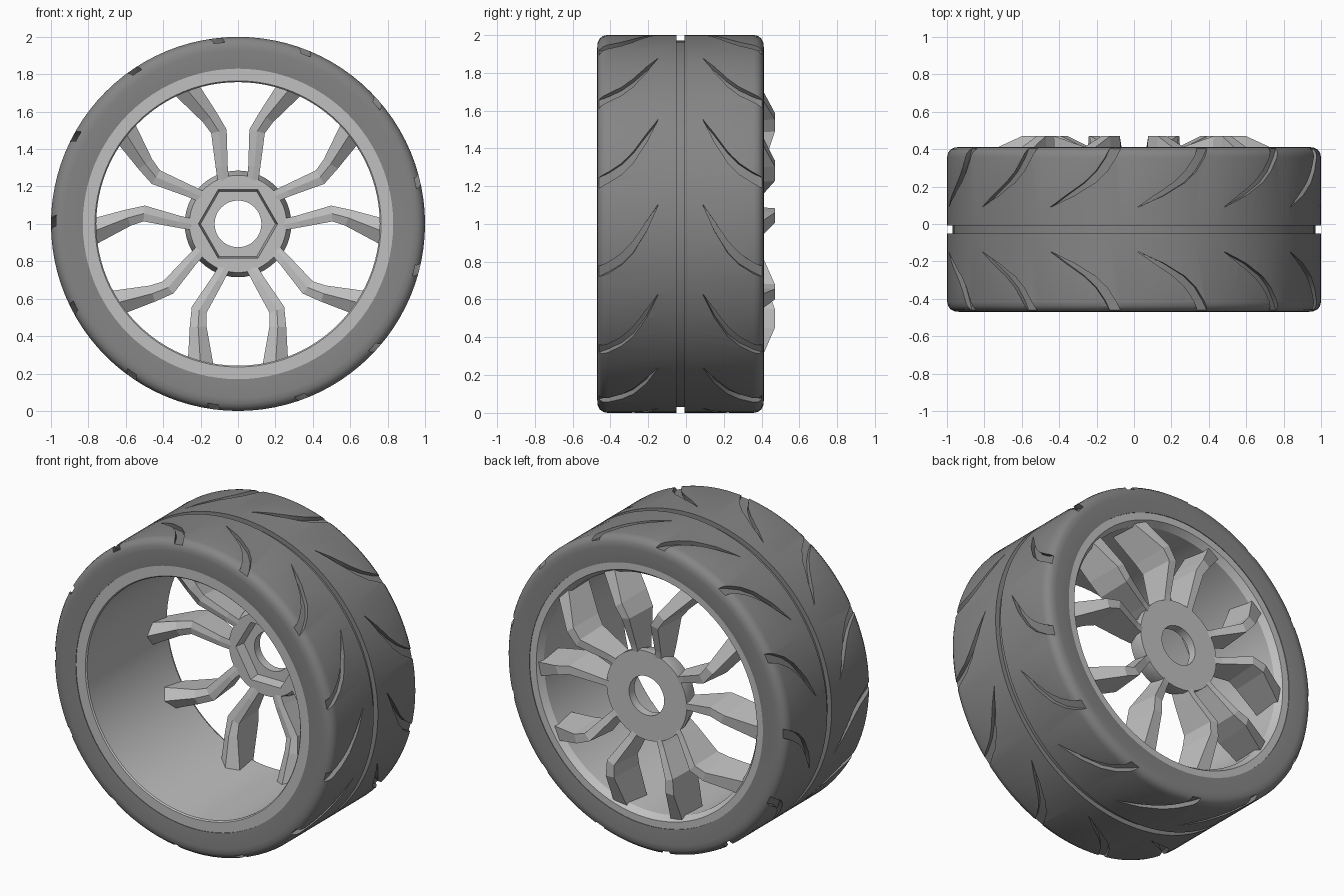
import bpy, bmesh, math
from mathutils import Vector

if "Cube" in bpy.data.objects:
    bpy.data.objects.remove(bpy.data.objects["Cube"])

MID = -0.029      # middle of the tyre width along the axle
HALF = 0.441      # half the tyre width
SEG = 96


def material(name, value):
    m = bpy.data.materials.new(name)
    m.diffuse_color = (value, value, value, 1)
    m.use_nodes = True
    m.node_tree.nodes["Principled BSDF"].inputs["Base Color"].default_value = m.diffuse_color
    return m


rubber = material("dark_grey_rubber", 0.235)
metal = material("light_grey_metal", 0.53)


def polar(r, a, y):
    return Vector((r * math.cos(a), y, 1 + r * math.sin(a)))


def loft(bm, rings, close_rings=False):
    """Skin a list of point loops; join last to first, or cap both ends."""
    vs = [[bm.verts.new(p) for p in ring] for ring in rings]
    n = len(vs[0])
    for i in range(len(vs) if close_rings else len(vs) - 1):
        a, b = vs[i], vs[(i + 1) % len(vs)]
        for j in range(n):
            k = (j + 1) % n
            bm.faces.new((a[j], a[k], b[k], b[j]))
    if not close_rings:
        bm.faces.new(vs[0])
        bm.faces.new(vs[-1])


def finish(bm, name, mat=None):
    bmesh.ops.recalc_face_normals(bm, faces=bm.faces)
    me = bpy.data.meshes.new(name)
    bm.to_mesh(me)
    bm.free()
    ob = bpy.data.objects.new(name, me)
    bpy.context.collection.objects.link(ob)
    if mat:
        me.materials.append(mat)
    return ob


def activate(ob):
    bpy.ops.object.select_all(action='DESELECT')
    ob.select_set(True)
    bpy.context.view_layer.objects.active = ob


def smooth(ob, degrees=30):
    activate(ob)
    bpy.ops.object.shade_smooth_by_angle(angle=math.radians(degrees))


def lathe(name, profile, mat, seg=SEG):
    """Closed (radius, y) profile turned about the axle; radius may be a function of angle."""
    rings = []
    for r, y in profile:
        angles = [2 * math.pi * j / seg for j in range(seg)]
        rings.append([polar(r(a) if callable(r) else r, a, y) for a in angles])
    bm = bmesh.new()
    loft(bm, rings, close_rings=True)
    return finish(bm, name, mat)


# Tyre: flat tread, rounded shoulders and a centre channel
half = [(0.83, HALF - 0.008), (0.93, HALF), (0.96, HALF - 0.003), (0.982, HALF - 0.014),
        (0.995, HALF - 0.032), (1.0, HALF - 0.055), (1.0, 0.022), (0.97, 0.022)]
profile = [(r, MID + h) for r, h in half] + [(r, MID - h) for r, h in reversed(half)]
tyre = lathe("tyre", profile, rubber)

# Crescent tread grooves cut into both halves of the tyre
crescent = [(0.12, 33.5, 33.2), (0.18, 28.5, 25.5), (0.25, 22.5, 18.8),
            (0.31, 18.8, 15.2), (0.38, 16.0, 12.6), (0.48, 13.2, 9.7)]
bm = bmesh.new()
for i in range(13):
    turn = 2 * math.pi * i / 13
    for side in (1, -1):
        rings = []
        for h, up, low in crescent:
            a, b = turn + math.radians(up), turn + math.radians(low)
            y = MID + side * h
            rings.append([polar(0.973, a, y), polar(1.05, a, y),
                          polar(1.05, b, y), polar(0.973, b, y)])
        loft(bm, rings)
cutter = finish(bm, "groove_cutter")
cutter.hide_render = True
cut = tyre.modifiers.new("grooves", 'BOOLEAN')
cut.operation = 'DIFFERENCE'
cut.solver = 'EXACT'
cut.object = cutter
activate(tyre)
bpy.ops.object.modifier_apply(modifier=cut.name)
bpy.data.objects.remove(cutter)
smooth(tyre)

# Rim barrel with a flat lip at each end
rim = lathe("rim", [(0.835, -0.458), (0.765, -0.458), (0.758, -0.45),
                    (0.758, 0.36), (0.785, 0.40), (0.835, 0.40)], metal)
smooth(rim)


# Hub: round back plate, tapered side, hexagonal socket and axle hole
def hexagon(corner):
    apothem = corner * math.cos(math.pi / 6)
    return lambda a: apothem / math.cos(a % (math.pi / 3) - math.pi / 6)


hub = lathe("hub", [(0.125, 0.40), (0.285, 0.40), (0.285, 0.36), (0.26, 0.28),
                    (hexagon(0.212), 0.28), (hexagon(0.20), 0.345), (0.125, 0.345)], metal, 48)
smooth(hub)

# Spokes: five petals, each a mirrored pair of bent arms with a ridged front edge
# (distance out, sideways, width, front edge y, ridge y, back edge y)
arm = [(0.22, 0.065, 0.060, 0.285, 0.283, 0.39),
       (0.30, 0.110, 0.065, 0.270, 0.265, 0.41),
       (0.46, 0.208, 0.085, 0.250, 0.240, 0.47),
       (0.55, 0.213, 0.090, 0.235, 0.210, 0.47),
       (0.765, 0.20, 0.140, 0.205, 0.150, 0.375)]
bm = bmesh.new()
for i in range(5):
    a = math.radians(54 + 72 * i)
    out = Vector((math.cos(a), 0, math.sin(a)))
    across = Vector((-math.sin(a), 0, math.cos(a)))
    for side in (1, -1):
        rings = []
        for k, (u, v, w, front, ridge, back) in enumerate(arm):
            p, q = arm[max(k - 1, 0)], arm[min(k + 1, len(arm) - 1)]
            t = Vector((q[0] - p[0], q[1] - p[1])).normalized()

            def point(offset, y):
                uu, vv = u - t.y * offset, v + t.x * offset
                return Vector((0, y, 1)) + out * uu + across * (side * vv)

            rings.append([point(-w / 2, front), point(0, ridge), point(w / 2, front),
                          point(w * 0.32, back), point(-w * 0.32, back)])
        loft(bm, rings)
finish(bm, "spokes", metal)
